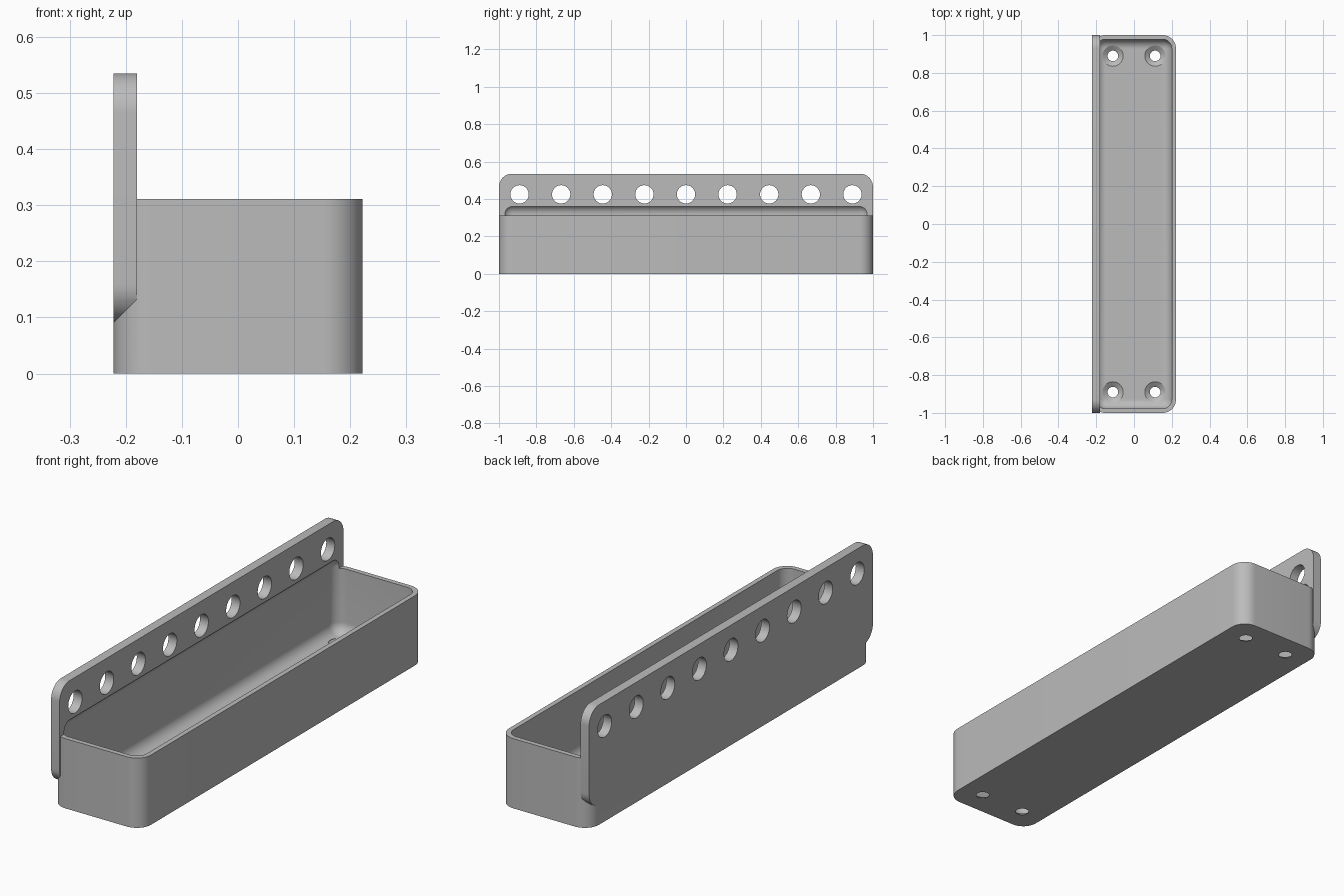
import bpy, bmesh, math
from mathutils import Matrix

if "Cube" in bpy.data.objects:
    bpy.data.objects.remove(bpy.data.objects["Cube"], do_unlink=True)

HALF_X, HALF_Y = 0.222, 1.0      # outer half sizes
RIM, TOP = 0.311, 0.535          # tray rim and plate top
PLATE_BOTTOM, PLATE_T = 0.09, 0.042
WALL, CORNER, FILLET = 0.022, 0.07, 0.05

grey = bpy.data.materials.new("plain grey")
grey.use_nodes = True
colour = (0.5, 0.5, 0.5, 1)
grey.diffuse_color = colour
grey.node_tree.nodes["Principled BSDF"].inputs["Base Color"].default_value = colour


def finish(name, bm):
    bmesh.ops.recalc_face_normals(bm, faces=bm.faces)
    mesh = bpy.data.meshes.new(name)
    bm.to_mesh(mesh)
    bm.free()
    mesh.materials.append(grey)
    obj = bpy.data.objects.new(name, mesh)
    bpy.context.collection.objects.link(obj)
    return obj


def rounded_box(name, lo, hi, radius, axis=None, segments=12):
    """Box with rounded edges: those along one axis, or all of them."""
    bm = bmesh.new()
    bmesh.ops.create_cube(bm, size=1)
    for v in bm.verts:
        v.co = [lo[i] + (v.co[i] + 0.5) * (hi[i] - lo[i]) for i in range(3)]
    edges = [e for e in bm.edges if axis is None
             or abs((e.verts[0].co - e.verts[1].co).normalized()[axis]) > 0.9]
    bmesh.ops.bevel(bm, geom=edges, offset=radius, offset_type='OFFSET',
                    segments=segments, profile=0.5, affect='EDGES')
    return finish(name, bm)


def add_lathe(bm, profile, x, y, sides=40):
    """Closed solid turned about a vertical axis from (radius, z) pairs."""
    rings = [[bm.verts.new((x + r * math.cos(a), y + r * math.sin(a), z))
              for a in (math.tau * k / sides for k in range(sides))]
             for r, z in profile]
    for low, high in zip(rings, rings[1:]):
        for k in range(sides):
            n = (k + 1) % sides
            bm.faces.new((low[k], low[n], high[n], high[k]))
    bm.faces.new(rings[0][::-1])
    bm.faces.new(rings[-1])


def combine(target, tool, operation):
    mod = target.modifiers.new(operation.title(), 'BOOLEAN')
    mod.operation, mod.solver, mod.object = operation, 'EXACT', tool
    bpy.context.view_layer.objects.active = target
    bpy.ops.object.modifier_apply(modifier=mod.name)
    bpy.data.objects.remove(tool, do_unlink=True)


# Tray body, rounded at its upright corners
tray = rounded_box("wall_tray", (-HALF_X, -HALF_Y, 0), (HALF_X, HALF_Y, RIM), CORNER, axis=2)

# Tall mounting plate along the left-hand long side, rounded at its four corners
plate = rounded_box("mounting_plate", (-HALF_X, -HALF_Y, PLATE_BOTTOM),
                    (-HALF_X + PLATE_T, HALF_Y, TOP), CORNER, axis=0)
combine(tray, plate, 'UNION')

# Filleted cavity, which also scoops a shallow recess into the plate
cavity = rounded_box("cavity_cutter", (-HALF_X + WALL, -HALF_Y + WALL, WALL),
                     (HALF_X - WALL, HALF_Y - WALL, 0.37), FILLET)
combine(tray, cavity, 'DIFFERENCE')

# Row of nine round holes through the plate
bm = bmesh.new()
for i in range(-4, 5):
    place = Matrix.Translation((-0.2, i * 0.2225, 0.425)) @ Matrix.Rotation(math.pi / 2, 4, 'Y')
    bmesh.ops.create_cone(bm, cap_ends=True, segments=40, radius1=0.049,
                          radius2=0.049, depth=0.2, matrix=place)
combine(tray, finish("plate_hole_cutter", bm), 'DIFFERENCE')

# Four countersunk screw holes through the floor
bm = bmesh.new()
for x in (-0.112, 0.112):
    for y in (-0.89, 0.89):
        add_lathe(bm, [(0.028, -0.05), (0.028, 0.003), (0.055, WALL), (0.055, 0.1)], x, y)
combine(tray, finish("screw_hole_cutter", bm), 'DIFFERENCE')

# Smooth shading with crisp edges
bpy.ops.object.select_all(action='DESELECT')
tray.select_set(True)
bpy.context.view_layer.objects.active = tray
bpy.ops.object.shade_smooth_by_angle(angle=math.radians(30))
